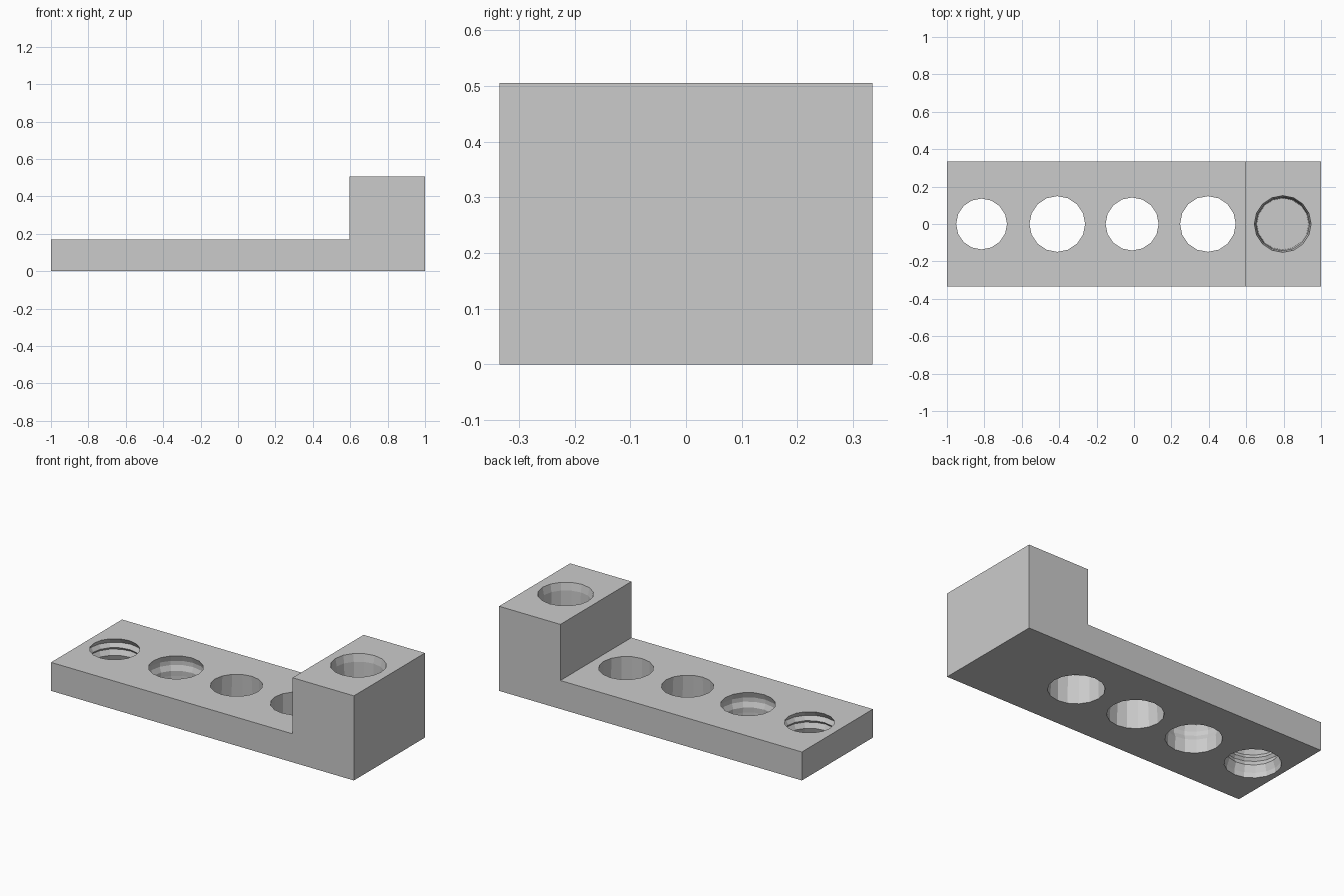
import bpy
import bmesh
from math import cos, sin, tau

if "Cube" in bpy.data.objects:
    bpy.data.objects.remove(bpy.data.objects["Cube"])

grey = bpy.data.materials.new("light grey")
grey.use_nodes = True
colour = (0.6, 0.6, 0.6, 1)
grey.diffuse_color = colour
grey.node_tree.nodes["Principled BSDF"].inputs["Base Color"].default_value = colour

HALF_DEPTH = 0.335
PLATE_TOP = 0.17
BLOCK_TOP = 0.505
STEP_X = 0.595


def finish(name, bm):
    bmesh.ops.recalc_face_normals(bm, faces=bm.faces)
    mesh = bpy.data.meshes.new(name)
    bm.to_mesh(mesh)
    bm.free()
    obj = bpy.data.objects.new(name, mesh)
    bpy.context.collection.objects.link(obj)
    mesh.materials.append(grey)
    return obj


def extruded_profile(name, points):
    bm = bmesh.new()
    face = bm.faces.new([bm.verts.new((x, -HALF_DEPTH, z)) for x, z in points])
    result = bmesh.ops.extrude_face_region(bm, geom=[face])
    moved = [v for v in result["geom"] if isinstance(v, bmesh.types.BMVert)]
    bmesh.ops.translate(bm, verts=moved, vec=(0, 2 * HALF_DEPTH, 0))
    return finish(name, bm)


def lathe(name, x, profile, sides=16):
    bm = bmesh.new()
    rings = [[bm.verts.new((x + r * cos(tau * i / sides), r * sin(tau * i / sides), z))
              for i in range(sides)] for r, z in profile]
    for low, high in zip(rings, rings[1:]):
        for i in range(sides):
            j = (i + 1) % sides
            bm.faces.new((low[i], low[j], high[j], high[i]))
    bm.faces.new(rings[0])
    bm.faces.new(rings[-1])
    return finish(name, bm)


# Stepped body: long plate with a raised end block
body = extruded_profile("stepped_block", [
    (-1, 0), (1, 0), (1, BLOCK_TOP), (STEP_X, BLOCK_TOP),
    (STEP_X, PLATE_TOP), (-1, PLATE_TOP)])

# Hole profiles as (radius, height), bottom to top
holes = {
    "grooved_end_hole": (-0.815, [(0.152, -0.02), (0.152, 0), (0.152, 0.03), (0.138, 0.07),
                                  (0.153, 0.1), (0.14, 0.115), (0.155, 0.14),
                                  (0.136, PLATE_TOP), (0.136, 0.2)]),
    "grooved_hole": (-0.41, [(0.152, -0.02), (0.152, 0.05), (0.15, 0.08), (0.162, 0.11),
                             (0.162, 0.135), (0.149, PLATE_TOP), (0.149, 0.2)]),
    "middle_hole": (-0.01, [(0.152, -0.02), (0.152, 0.03), (0.142, PLATE_TOP), (0.142, 0.2)]),
    "inner_hole": (0.395, [(0.152, -0.02), (0.152, 0.03), (0.149, PLATE_TOP), (0.149, 0.2)]),
    "blind_hole": (0.795, [(0.138, PLATE_TOP), (0.143, 0.46), (0.152, BLOCK_TOP),
                           (0.152, 0.53)]),
}

# Cut the holes, then discard the cutters
for name, (x, profile) in holes.items():
    cutter = lathe(name, x, profile)
    cutter.hide_render = True
    cut = body.modifiers.new(name, "BOOLEAN")
    cut.operation = "DIFFERENCE"
    cut.solver = "EXACT"
    cut.object = cutter
    bpy.context.view_layer.objects.active = body
    bpy.ops.object.modifier_apply(modifier=cut.name)
    bpy.data.objects.remove(cutter)
